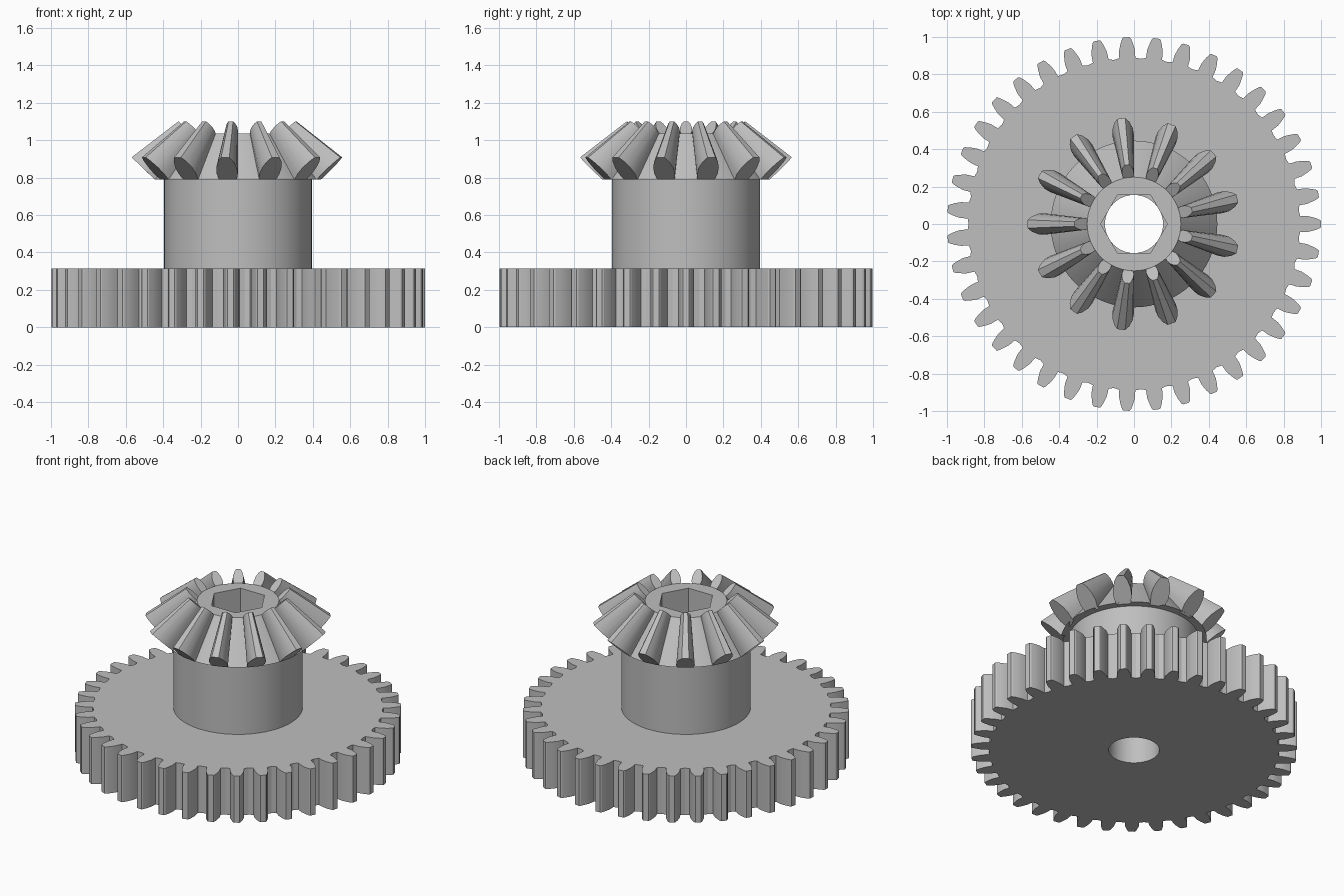
import bpy, bmesh
from math import cos, sin, pi, tau
from mathutils import Matrix, Vector

if "Cube" in bpy.data.objects:
    bpy.data.objects.remove(bpy.data.objects["Cube"])

# Single grey material
COLOUR = (0.52, 0.52, 0.52, 1)
grey = bpy.data.materials.new("plain_grey")
grey.use_nodes = True
grey.diffuse_color = COLOUR
grey.node_tree.nodes["Principled BSDF"].inputs["Base Color"].default_value = COLOUR


def loft(bm, loops):
    """Closed solid skinned through matching loops of points."""
    rings = [[bm.verts.new(p) for p in loop] for loop in loops]
    n = len(rings[0])
    for a, b in zip(rings, rings[1:]):
        for i in range(n):
            bm.faces.new((a[i], a[(i + 1) % n], b[(i + 1) % n], b[i]))
    bm.faces.new(rings[0][::-1])
    bm.faces.new(rings[-1])


def circle(radius, z, n=96):
    return [(radius * cos(tau * i / n), radius * sin(tau * i / n), z) for i in range(n)]


def make(name, bm):
    bmesh.ops.recalc_face_normals(bm, faces=bm.faces)
    mesh = bpy.data.meshes.new(name)
    bm.to_mesh(mesh)
    bm.free()
    mesh.materials.append(grey)
    obj = bpy.data.objects.new(name, mesh)
    bpy.context.collection.objects.link(obj)
    return obj


def solid(name, *loops):
    bm = bmesh.new()
    loft(bm, loops)
    return make(name, bm)


def activate(obj):
    bpy.ops.object.select_all(action="DESELECT")
    obj.select_set(True)
    bpy.context.view_layer.objects.active = obj


GEAR_TOP, HUB_TOP, CROWN_TOP = 0.315, 0.79, 1.035

# Large spur gear: one flank mirrored into a tooth, repeated round the rim
SPUR_TEETH = 39
flank = [(0.888, 0.043), (0.93, 0.042), (0.965, 0.033), (0.99, 0.024), (0.998, 0.017)]
tooth = [(x, -y) for x, y in flank] + flank[::-1]
outline = []
for k in range(SPUR_TEETH):
    turn = Matrix.Rotation(tau * k / SPUR_TEETH, 3, "Z")
    outline += [turn @ Vector((x, y, 0)) for x, y in tooth]
    mid = tau * (k + 0.5) / SPUR_TEETH
    outline.append(Vector((0.883 * cos(mid), 0.883 * sin(mid), 0)))
spur_gear = solid("spur_gear", outline, [p + Vector((0, 0, GEAR_TOP)) for p in outline])

# Hub and bevel gear core
hub = solid("hub", circle(0.395, GEAR_TOP), circle(0.395, HUB_TOP))
bevel_core = solid("bevel_core", circle(0.445, HUB_TOP), circle(0.25, CROWN_TOP))

# Bevel teeth: a leaf-shaped end section tapering towards the cone apex
BEVEL_TEETH, TAPER = 13, 0.56
apex = Vector((0, 0, 1.345))
half = [(0.42, 0.79, 0.043), (0.445, 0.79, 0.047), (0.475, 0.819, 0.057),
        (0.51, 0.853, 0.055), (0.545, 0.886, 0.041), (0.568, 0.908, 0.022)]
section = [Vector((r, -w, z)) for r, z, w in half] + [Vector((r, w, z)) for r, z, w in half[::-1]]
bm = bmesh.new()
for k in range(BEVEL_TEETH):
    turn = Matrix.Rotation(pi + tau * k / BEVEL_TEETH, 3, "Z")
    outer = [turn @ p for p in section]
    loft(bm, [outer, [apex + (p - apex) * TAPER for p in outer]])
bevel_teeth = make("bevel_teeth", bm)

# Bore: round through the spur gear, hexagonal through hub and core
round_bore = solid("round_bore_cutter", circle(0.155, -0.1), circle(0.155, 0.4))
hex_bore = solid("hex_bore_cutter", circle(0.178, 0.2, 6), circle(0.178, 1.2, 6))
for part, cutter in ((spur_gear, round_bore), (hub, hex_bore), (bevel_core, hex_bore)):
    activate(part)
    mod = part.modifiers.new("bore", "BOOLEAN")
    mod.operation = "DIFFERENCE"
    mod.solver = "EXACT"
    mod.object = cutter
    bpy.ops.object.modifier_apply(modifier=mod.name)
for cutter in (round_bore, hex_bore):
    bpy.data.objects.remove(cutter)

# Smooth the round walls, keep edges crisp
for part in (spur_gear, hub, bevel_core, bevel_teeth):
    activate(part)
    bpy.ops.object.shade_smooth_by_angle(angle=pi / 9)
